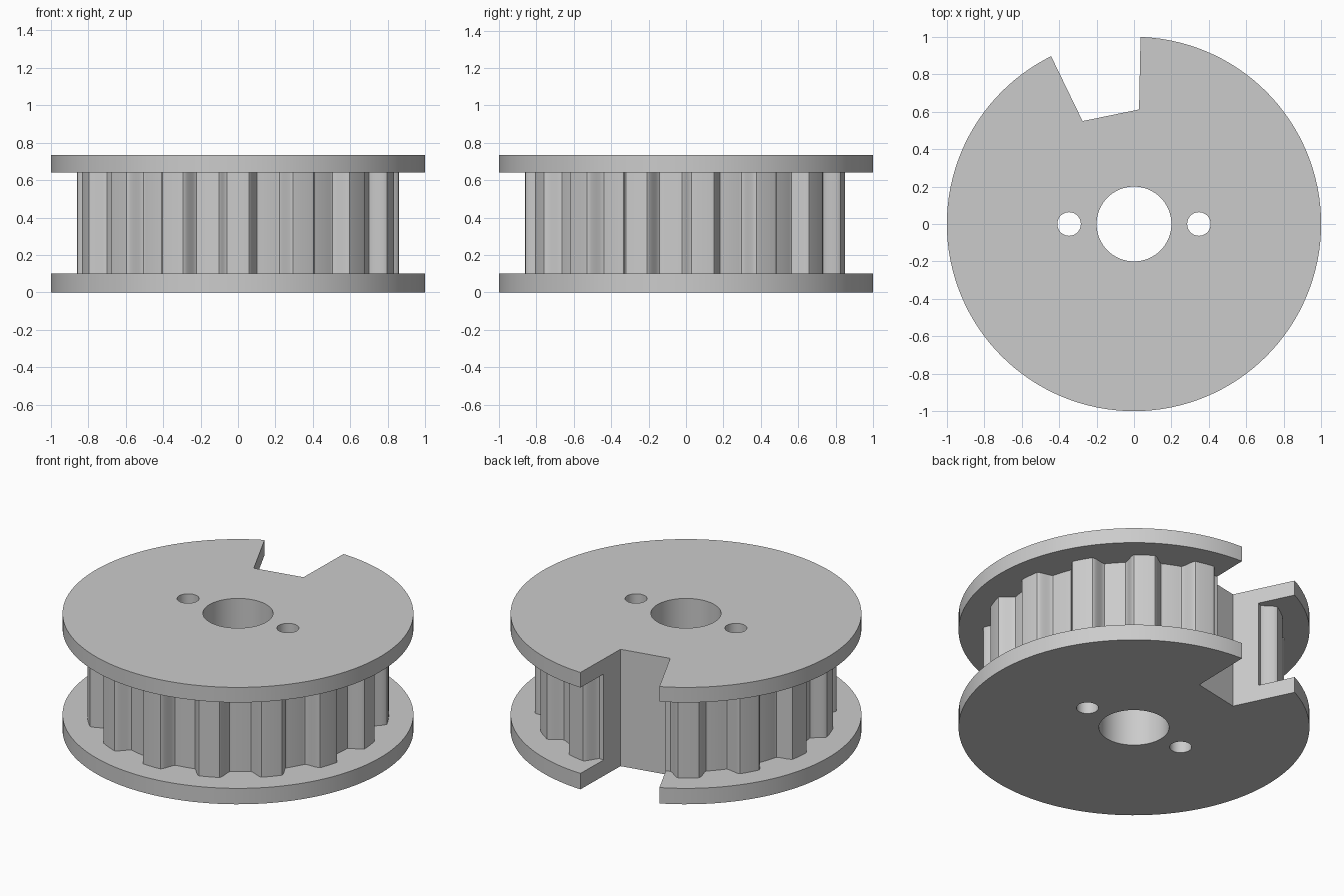
import bpy
import bmesh
import math

default = bpy.data.objects.get("Cube")
if default:
    bpy.data.objects.remove(default, do_unlink=True)

HEIGHT, FLANGE, CORE_TOP = 0.735, 0.1, 0.64
TEETH, TIP, ROOT = 15, 0.86, 0.775

metal = bpy.data.materials.new("light_grey")
metal.use_nodes = True
grey = (0.6, 0.6, 0.6, 1)
metal.diffuse_color = grey
metal.node_tree.nodes["Principled BSDF"].inputs["Base Color"].default_value = grey


def prism(name, points, z0, z1):
    """Extrude a counter-clockwise outline from z0 to z1."""
    bm = bmesh.new()
    base = bm.faces.new([bm.verts.new((x, y, z0)) for x, y in points])
    top = bmesh.ops.extrude_face_region(bm, geom=[base], use_keep_orig=True)["geom"]
    verts = [v for v in top if isinstance(v, bmesh.types.BMVert)]
    bmesh.ops.translate(bm, verts=verts, vec=(0, 0, z1 - z0))
    bmesh.ops.recalc_face_normals(bm, faces=bm.faces[:])
    mesh = bpy.data.meshes.new(name)
    bm.to_mesh(mesh)
    bm.free()
    mesh.materials.append(metal)
    obj = bpy.data.objects.new(name, mesh)
    bpy.context.collection.objects.link(obj)
    return obj


def circle(radius, count, cx=0.0):
    steps = [math.tau * i / count for i in range(count)]
    return [(cx + radius * math.cos(a), radius * math.sin(a)) for a in steps]


def toothed_outline(samples=48):
    """Rounded teeth, one of them centred on the front."""
    points = []
    pitch = 360 / TEETH
    for i in range(TEETH * samples):
        angle = pitch * i / samples
        offset = abs((angle + pitch / 2) % pitch - pitch / 2)
        t = min(max((offset - 3.8) / 4, 0), 1)
        radius = TIP - (TIP - ROOT) * t * t * (3 - 2 * t)
        a = math.radians(angle - 90)
        points.append((radius * math.cos(a), radius * math.sin(a)))
    return points


# Main parts
parts = [
    prism("lower_flange", circle(1, 128), 0, FLANGE),
    prism("toothed_core", toothed_outline(), FLANGE, CORE_TOP),
    prism("upper_flange", circle(1, 128), CORE_TOP, HEIGHT),
]

# Cutters: shaft bore, two pin holes and the rim notch
notch = [(-0.275, 0.55), (0.027, 0.612), (0.039, 1.2), (-0.59, 1.2)]
cutters = [
    prism("shaft_bore_cutter", circle(0.2, 64), -1, 2),
    prism("left_pin_cutter", circle(0.063, 32, 0.347), -1, 2),
    prism("right_pin_cutter", circle(0.063, 32, -0.347), -1, 2),
    prism("notch_cutter", notch, -1, 2),
]

for part in parts:
    bpy.ops.object.select_all(action="DESELECT")
    part.select_set(True)
    bpy.context.view_layer.objects.active = part
    for cutter in cutters:
        cut = part.modifiers.new(cutter.name, "BOOLEAN")
        cut.operation = "DIFFERENCE"
        cut.solver = "EXACT"
        cut.object = cutter
        bpy.ops.object.modifier_apply(modifier=cut.name)
    bpy.ops.object.shade_smooth_by_angle(angle=math.radians(35))

for cutter in cutters:
    bpy.data.objects.remove(cutter, do_unlink=True)
